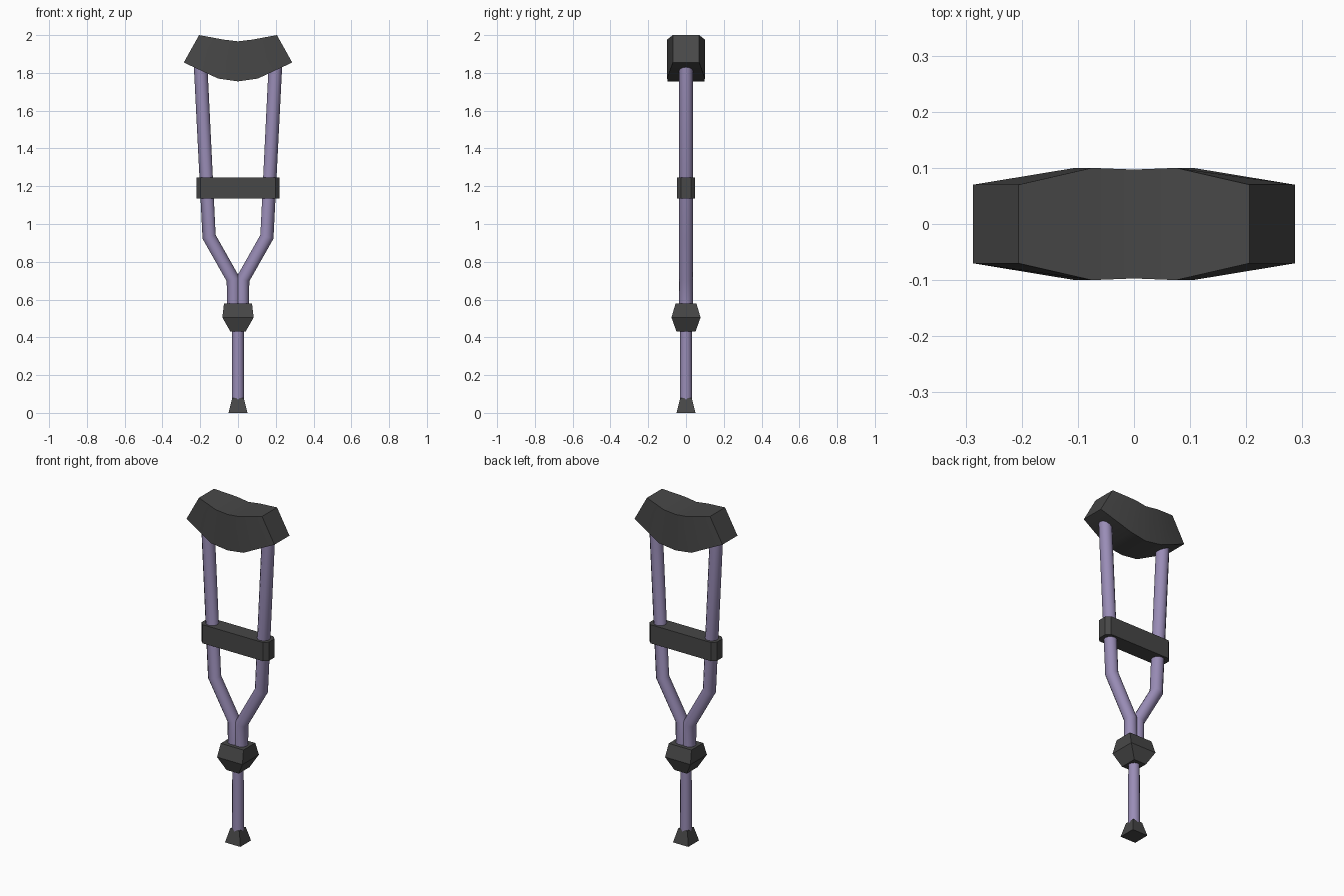
import bpy, bmesh, math
from mathutils import Vector

cube = bpy.data.objects.get("Cube")
if cube:
    bpy.data.objects.remove(cube, do_unlink=True)


def material(name, colour):
    mat = bpy.data.materials.new(name)
    mat.use_nodes = True
    mat.diffuse_color = (*colour, 1)
    for node in mat.node_tree.nodes:
        if node.type == 'BSDF_PRINCIPLED':
            node.inputs["Base Color"].default_value = (*colour, 1)
            node.inputs["Roughness"].default_value = 0.7
    return mat


purple = material("purple metal", (0.32, 0.265, 0.47))
rubber = material("dark rubber", (0.063, 0.063, 0.063))


def loft(name, rings, mat, smooth=None):
    """Join matching rings of points into a closed skin."""
    bm = bmesh.new()
    loops = [[bm.verts.new(p) for p in ring] for ring in rings]
    count = len(loops[0])
    for a, b in zip(loops, loops[1:]):
        for i in range(count):
            j = (i + 1) % count
            bm.faces.new((a[i], a[j], b[j], b[i]))
    bm.faces.new(loops[0])
    bm.faces.new(loops[-1])
    bmesh.ops.recalc_face_normals(bm, faces=bm.faces)
    mesh = bpy.data.meshes.new(name)
    bm.to_mesh(mesh)
    bm.free()
    mesh.materials.append(mat)
    obj = bpy.data.objects.new(name, mesh)
    bpy.context.collection.objects.link(obj)
    if smooth:
        bpy.ops.object.select_all(action='DESELECT')
        obj.select_set(True)
        bpy.context.view_layer.objects.active = obj
        bpy.ops.object.shade_smooth_by_angle(angle=math.radians(smooth))
    return obj


def tube(name, path, radii, mat, sides=12):
    """Sweep a circle along a path lying in the xz plane."""
    pts = [Vector((x, 0, z)) for x, z in path]
    rings = []
    for k, (p, r) in enumerate(zip(pts, radii)):
        along = Vector()
        if k > 0:
            along += (p - pts[k - 1]).normalized()
        if k < len(pts) - 1:
            along += (pts[k + 1] - p).normalized()
        across = along.normalized().cross(Vector((0, 1, 0)))
        angles = [math.tau * i / sides for i in range(sides)]
        rings.append([p + across * r * math.cos(t) + Vector((0, r * math.sin(t), 0))
                      for t in angles])
    return loft(name, rings, mat, 60)


def square_stack(name, levels, mat):
    """Stack rectangles given as height, half width and half depth."""
    return loft(name, [[(-w, -d, z), (w, -d, z), (w, d, z), (-w, d, z)]
                       for z, w, d in levels], mat)


# Two bent side tubes, mirrored
for side, sign in (("left", 1), ("right", -1)):
    path = [(0.199, 1.86), (0.153, 0.932), (0.025, 0.706), (0.022, 0.5)]
    tube(side + "_side_tube", [(sign * x, z) for x, z in path], [0.036] * 4, purple)

# Lower shaft
tube("lower_shaft", [(0, 0.5), (0, 0.04)], [0.03, 0.033], purple)

# Square foot and clamp collar
square_stack("rubber_foot", [(0, 0.05, 0.05), (0.08, 0.03, 0.03)], rubber)
square_stack("collar", [(0.43, 0.04, 0.05), (0.505, 0.083, 0.077),
                        (0.58, 0.074, 0.055)], rubber)

# Hand grip with chamfered upright corners
w, d, c = 0.22, 0.048, 0.022
outline = [(w, d - c), (w - c, d), (c - w, d), (-w, d - c),
           (-w, c - d), (c - w, -d), (w - c, -d), (w, c - d)]
loft("hand_grip", [[(x, y, z) for x, y in outline] for z in (1.135, 1.245)], rubber)

# Curved underarm pad: top x, top z, bottom x, bottom z, half depth
half = [(0.206, 2.0, 0.287, 1.855, 0.07),
        (0.075, 1.976, 0.105, 1.77, 0.1)]
stations = ([(-a, b, -e, f, h) for a, b, e, f, h in half]
            + [(0, 1.967, 0, 1.755, 0.097)] + half[::-1])
loft("underarm_pad", [[(xt, -y, zt), (xt, y, zt), (xb, y, zb), (xb, -y, zb)]
                      for xt, zt, xb, zb, y in stations], rubber, 35)
